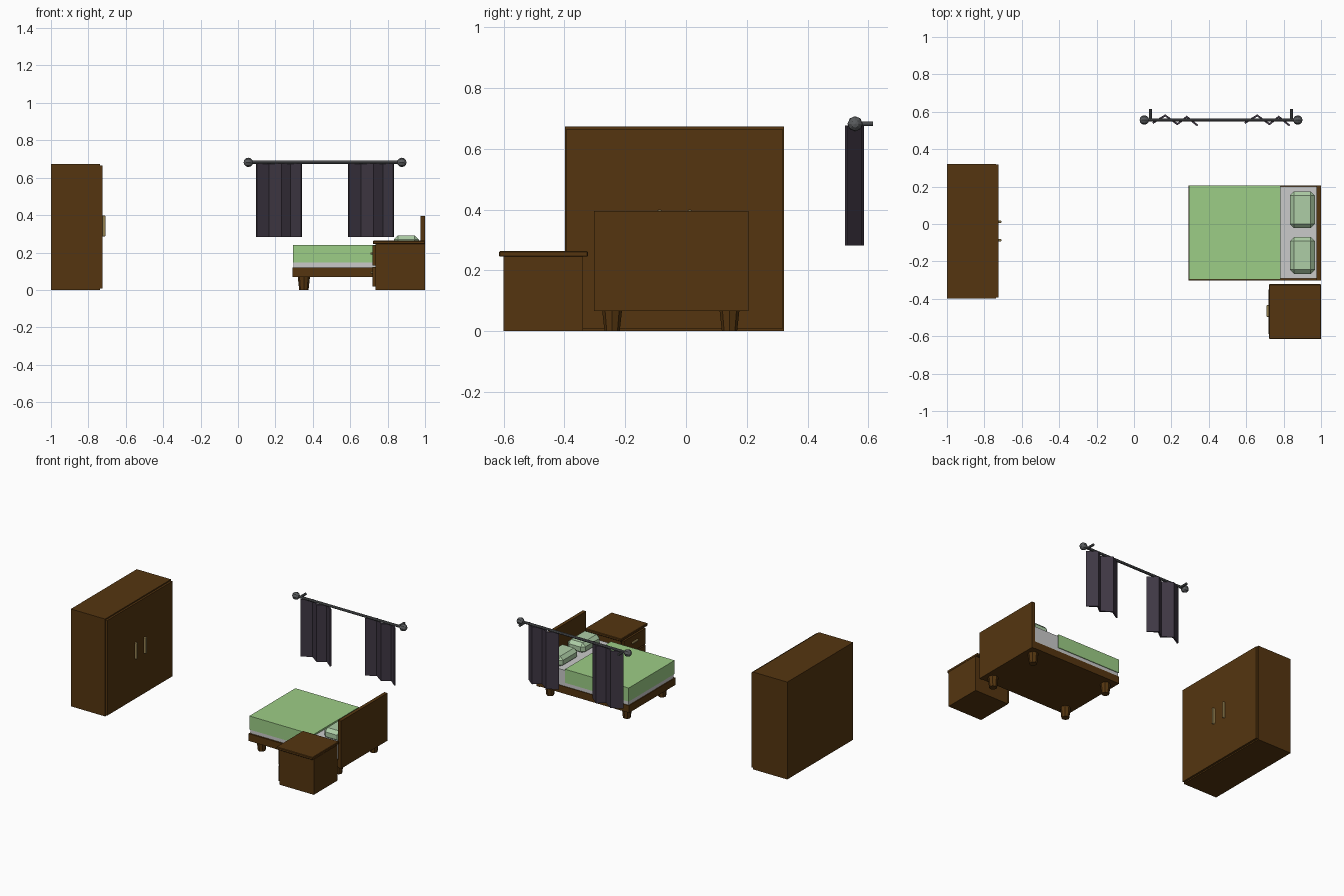
import bpy, bmesh, math
from mathutils import Matrix

if "Cube" in bpy.data.objects:
    bpy.data.objects.remove(bpy.data.objects["Cube"])


def material(name, rgb):
    m = bpy.data.materials.new(name)
    m.diffuse_color = (*rgb, 1)
    m.use_nodes = True
    m.node_tree.nodes["Principled BSDF"].inputs["Base Color"].default_value = m.diffuse_color
    return m


WOOD = material("dark wood", (0.090, 0.036, 0.005))
GREEN = material("blanket green", (0.335, 0.61, 0.24))
SHEET = material("sheet grey", (0.59, 0.59, 0.59))
PILLOW = material("pale green", (0.42, 0.61, 0.38))
CLOTH = material("curtain purple", (0.050, 0.039, 0.058))
METAL = material("rod grey", (0.10, 0.105, 0.11))
BRASS = material("handle brass", (0.50, 0.37, 0.14))


def finish(name, bm, mat):
    bmesh.ops.recalc_face_normals(bm, faces=bm.faces)
    me = bpy.data.meshes.new(name)
    bm.to_mesh(me)
    bm.free()
    me.materials.append(mat)
    ob = bpy.data.objects.new(name, me)
    bpy.context.collection.objects.link(ob)
    return ob


def box(name, x, y, z, mat, bevel=0):
    """Box from (min, max) pairs, with an optional chamfer."""
    bm = bmesh.new()
    bmesh.ops.create_cube(bm, size=1)
    for v in bm.verts:
        v.co = [a + (c + 0.5) * (b - a) for c, (a, b) in zip(v.co, (x, y, z))]
    if bevel:
        bmesh.ops.bevel(bm, geom=bm.edges[:], offset=bevel, segments=1,
                        affect='EDGES', profile=0.5)
    return finish(name, bm, mat)


def cone(name, centre, r1, r2, depth, sides, mat, axis='Z'):
    bm = bmesh.new()
    rot = {'Z': Matrix(), 'X': Matrix.Rotation(math.pi / 2, 4, 'Y'),
           'Y': Matrix.Rotation(math.pi / 2, 4, 'X')}[axis]
    bmesh.ops.create_cone(bm, cap_ends=True, segments=sides, radius1=r1, radius2=r2,
                          depth=depth, matrix=Matrix.Translation(centre) @ rot)
    return finish(name, bm, mat)


# Wardrobe
box("wardrobe_body", (-1, -0.738), (-0.398, 0.322), (0, 0.673), WOOD)
for i, (a, b) in enumerate([(-0.393, -0.0385), (-0.0375, 0.317)]):
    box(f"wardrobe_door_{i}", (-0.738, -0.724), (a, b), (0.008, 0.665), WOOD)
for i, y in enumerate((-0.087, 0.012)):
    box(f"wardrobe_handle_{i}", (-0.725, -0.709), (y - 0.007, y + 0.007),
        (0.285, 0.398), BRASS, 0.003)

# Bed
box("bed_base", (0.292, 0.98), (-0.302, 0.205), (0.07, 0.12), WOOD)
box("headboard", (0.976, 1.0), (-0.303, 0.206), (0.067, 0.396), WOOD)
box("mattress", (0.298, 0.976), (-0.291, 0.2), (0.12, 0.23), SHEET)
box("blanket", (0.295, 0.782), (-0.297, 0.205), (0.147, 0.241), GREEN)
for i, y in enumerate((-0.168, 0.077)):
    box(f"pillow_{i}", (0.833, 0.967), (y - 0.098, y + 0.098), (0.215, 0.291), PILLOW, 0.022)
for x in (0.352, 0.938):
    for y in (-0.243, 0.143):
        cone("bed_leg", (x, y, 0.036), 0.025, 0.033, 0.072, 8, WOOD)

# Nightstand
box("nightstand_body", (0.736, 1.0), (-0.6, -0.339), (0, 0.246), WOOD)
box("nightstand_top", (0.722, 1.0), (-0.615, -0.322), (0.245, 0.263), WOOD, 0.003)
for i, (a, b, h) in enumerate([(0.018, 0.122, 0.093), (0.13, 0.238, 0.195)]):
    box(f"drawer_front_{i}", (0.72, 0.737), (-0.588, -0.351), (a, b), WOOD)
    box(f"drawer_handle_{i}", (0.708, 0.721), (-0.497, -0.434), (h - 0.006, h + 0.006), BRASS, 0.003)

# Curtain rod with end knobs and wall brackets
Y, Z = 0.556, 0.682
cone("curtain_rod", (0.465, Y, Z), 0.009, 0.009, 0.82, 8, METAL, 'X')
for i, x in enumerate((0.055, 0.876)):
    bm = bmesh.new()
    bmesh.ops.create_uvsphere(bm, u_segments=8, v_segments=6, radius=0.025,
                              matrix=Matrix.Translation((x, Y, Z)) @ Matrix.Rotation(math.pi / 2, 4, 'Y'))
    finish(f"rod_knob_{i}", bm, METAL)
for i, x in enumerate((0.088, 0.842)):
    cone(f"rod_bracket_{i}", (x, 0.585, Z), 0.008, 0.008, 0.06, 8, METAL, 'Y')

# Pleated curtains
PLEATS = [(0.10, 0.540), (0.167, 0.580), (0.232, 0.534), (0.282, 0.573), (0.34, 0.526)]
for i, dx in enumerate((0, 0.492)):
    bm = bmesh.new()
    cols = [[bm.verts.new((x + dx, y, z)) for z in (0.282, 0.677)] for x, y in PLEATS]
    for a, b in zip(cols, cols[1:]):
        bm.faces.new((a[0], b[0], b[1], a[1]))
    curtain = finish(f"curtain_{i}", bm, CLOTH)
    mod = curtain.modifiers.new("thickness", 'SOLIDIFY')
    mod.thickness = 0.01
    mod.offset = 0
    mod.use_even_offset = True
